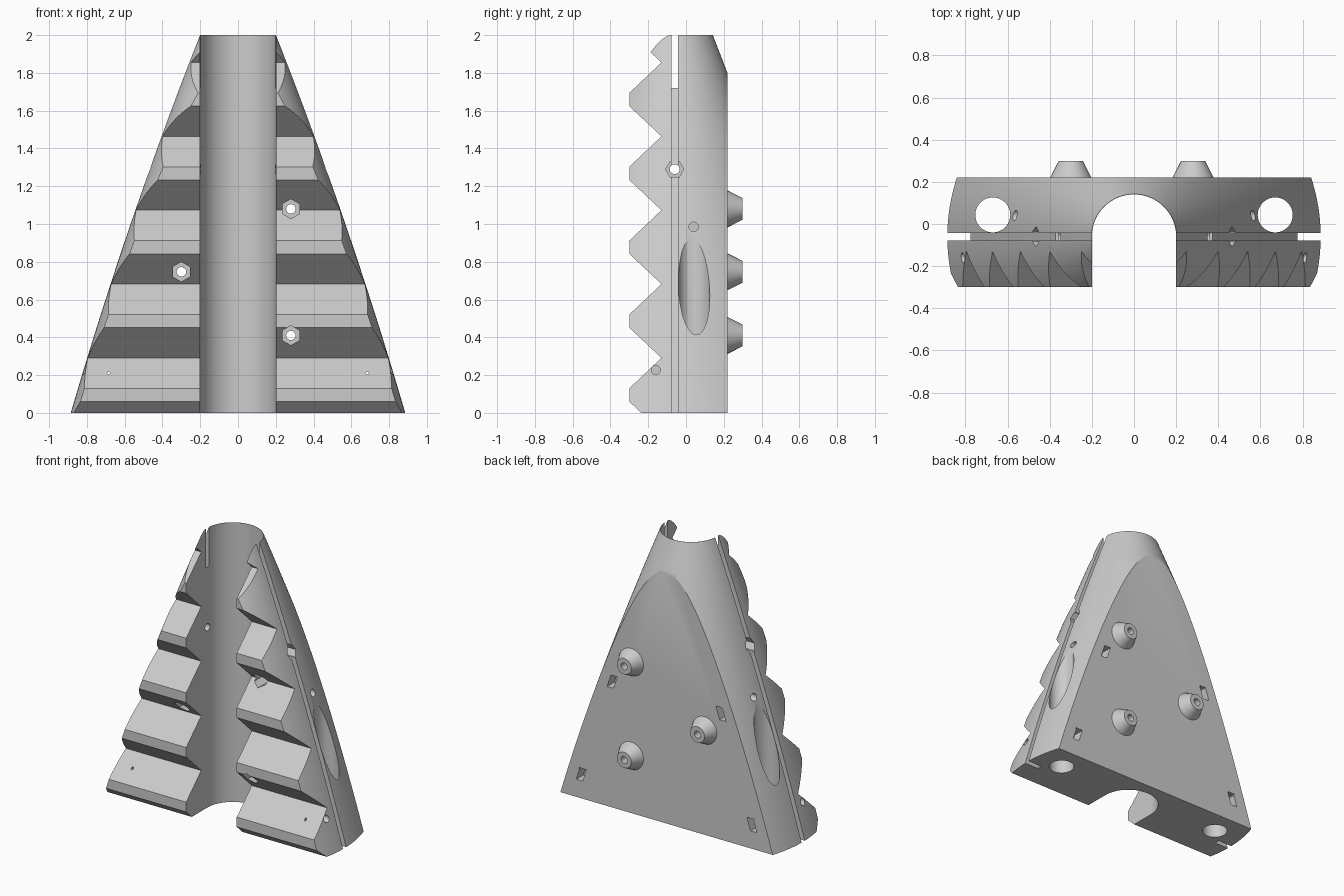
import bpy, bmesh
from math import sin, cos, pi, radians
from mathutils import Vector

if "Cube" in bpy.data.objects:
    bpy.data.objects.remove(bpy.data.objects["Cube"], do_unlink=True)

AXIS_Y = -0.06      # centre line of the cone and of the channel
BORE = 0.2          # channel radius
BACK = 0.22         # flat back plane

grey = bpy.data.materials.new("plain_grey")
grey.use_nodes = True
grey.diffuse_color = (0.6, 0.6, 0.6, 1)
grey.node_tree.nodes["Principled BSDF"].inputs["Base Color"].default_value = (0.6, 0.6, 0.6, 1)


def finish(name, bm):
    bmesh.ops.recalc_face_normals(bm, faces=bm.faces)
    mesh = bpy.data.meshes.new(name)
    bm.to_mesh(mesh)
    bm.free()
    mesh.materials.append(grey)
    ob = bpy.data.objects.new(name, mesh)
    bpy.context.collection.objects.link(ob)
    return ob


def prism(name, pts, axis, a, b):
    """Extrude a 2D outline along an axis from a to b."""
    place = {"x": lambda p, t: (t, p[0], p[1]),
             "y": lambda p, t: (p[0], t, p[1]),
             "z": lambda p, t: (p[0], p[1], t)}[axis]
    bm = bmesh.new()
    face = bm.faces.new([bm.verts.new(place(p, a)) for p in pts])
    new = bmesh.ops.extrude_face_region(bm, geom=[face])["geom"]
    shift = Vector(place((0, 0), b - a))
    bmesh.ops.translate(bm, vec=shift, verts=[v for v in new if isinstance(v, bmesh.types.BMVert)])
    return finish(name, bm)


def ring(cx, cy, r, n=32, turn=0.0):
    return [(cx + r * cos(turn + 2 * pi * i / n), cy + r * sin(turn + 2 * pi * i / n))
            for i in range(n)]


def lathe(name, profile, n, place, closed=False):
    """Spin (radius, height) points around an axis given by place."""
    bm = bmesh.new()
    loops = [[bm.verts.new(place(x, y, h)) for x, y in ring(0, 0, r, n)] for r, h in profile]
    pairs = list(zip(loops, loops[1:]))
    if closed:
        pairs.append((loops[-1], loops[0]))
    else:
        bm.faces.new(loops[0])
        bm.faces.new(loops[-1])
    for lo, hi in pairs:
        for i in range(n):
            j = (i + 1) % n
            bm.faces.new((lo[i], lo[j], hi[j], hi[i]))
    return finish(name, bm)


def boolean(ob, other, mode="DIFFERENCE"):
    mod = ob.modifiers.new(mode.lower(), "BOOLEAN")
    mod.operation, mod.solver, mod.object = mode, "EXACT", other
    bpy.context.view_layer.objects.active = ob
    bpy.ops.object.modifier_apply(modifier=mod.name)
    bpy.data.objects.remove(other, do_unlink=True)


def smooth(ob):
    bpy.ops.object.select_all(action="DESELECT")
    ob.select_set(True)
    bpy.context.view_layer.objects.active = ob
    bpy.ops.object.shade_smooth_by_angle(angle=radians(25))


def radius(z):
    """Slightly bulging cone."""
    t = z / 2
    return 0.886 - 0.684 * t + 0.1 * t * (1 - t)


# Tapered body of revolution
heights = [i / 10 for i in range(21)]
body = lathe("toothed_body", [(radius(z), z) for z in heights], 128,
             lambda x, y, h: (x, y + AXIS_Y, h))

# Flat back and sawtooth front
saw = []
for k in range(6):
    valley = -0.1 + 0.391 * k
    saw += [(-0.13, valley), (-0.3, valley + 0.16), (-0.3, valley + 0.23)]
saw += [(-0.13, 2.25), (BACK, 2.25), (BACK, -0.1)]
boolean(body, prism("saw_cutter", saw, "x", -1.2, 1.2), "INTERSECT")

# Round-backed channel open to the front
arch = [(BORE * cos(pi * i / 40), AXIS_Y + BORE * sin(pi * i / 40)) for i in range(41)]
boolean(body, prism("channel_cutter", arch + [(-BORE, -1), (BORE, -1)], "z", -0.1, 2.1))

# Vertical tubes that break out through the sloping sides
for s in (-1, 1):
    boolean(body, prism("tube_cutter", ring(s * 0.67, 0.043, 0.083, 48), "z", -0.1, 1.6))

# Side grooves that follow the slope and open into the channel near the top
for s in (-1, 1):
    floor = [(s * (radius(z) - 0.11), z) for z in [-0.1] + heights + [2.1]]
    boolean(body, prism("groove_cutter", floor + [(s * 1.2, 2.1), (s * 1.2, -0.1)],
                        "y", -0.078, -0.042))

# Side bolt holes with hexagonal pockets, and small blind holes
for s in (-1, 1):
    boolean(body, prism("bolt_cutter", ring(AXIS_Y, 1.29, 0.026, 24), "x", s * 0.1, s * 0.8))
    boolean(body, prism("pocket_cutter", ring(AXIS_Y, 1.29, 0.048, 6), "x", s * 0.36, s * 0.8))
    boolean(body, prism("pin_cutter", ring(0.04, 0.985, 0.025, 24), "x", s * 0.5, s * 1.1))
    boolean(body, prism("pin_cutter", ring(-0.16, 0.227, 0.024, 24), "x", s * 0.74, s * 1.1))
    boolean(body, prism("vent_cutter", ring(s * 0.685, 0.21, 0.008, 10), "y", -0.5, 0.5))

# Slanted slots in the back
for s in (-1, 1):
    for x, z in ((0.675, 0.17), (0.43, 0.9)):
        slot = [(s * (x + a - 0.33 * b), z + b)
                for a, b in ((-0.025, -0.045), (0.025, -0.045), (0.025, 0.045), (-0.025, 0.045))]
        boolean(body, prism("slot_cutter", slot, "y", 0.14, 0.4))

# Back pegs with bolt holes and nut pockets reached from the front
for x, z in ((0.28, 1.08), (-0.3, 0.747), (0.28, 0.41)):
    boolean(body, prism("bolt_cutter", ring(x, z, 0.025, 24), "y", -0.5, 0.5))
    boolean(body, prism("nut_cutter", ring(x, z, 0.052, 6, pi / 2), "y", -0.5, 0.0))
    peg = lathe("back_peg", [(0.025, BACK), (0.098, BACK), (0.057, 0.3), (0.025, 0.3)], 32,
                lambda a, b, h, x=x, z=z: (x + a, h, z + b), closed=True)
    smooth(peg)

smooth(body)
